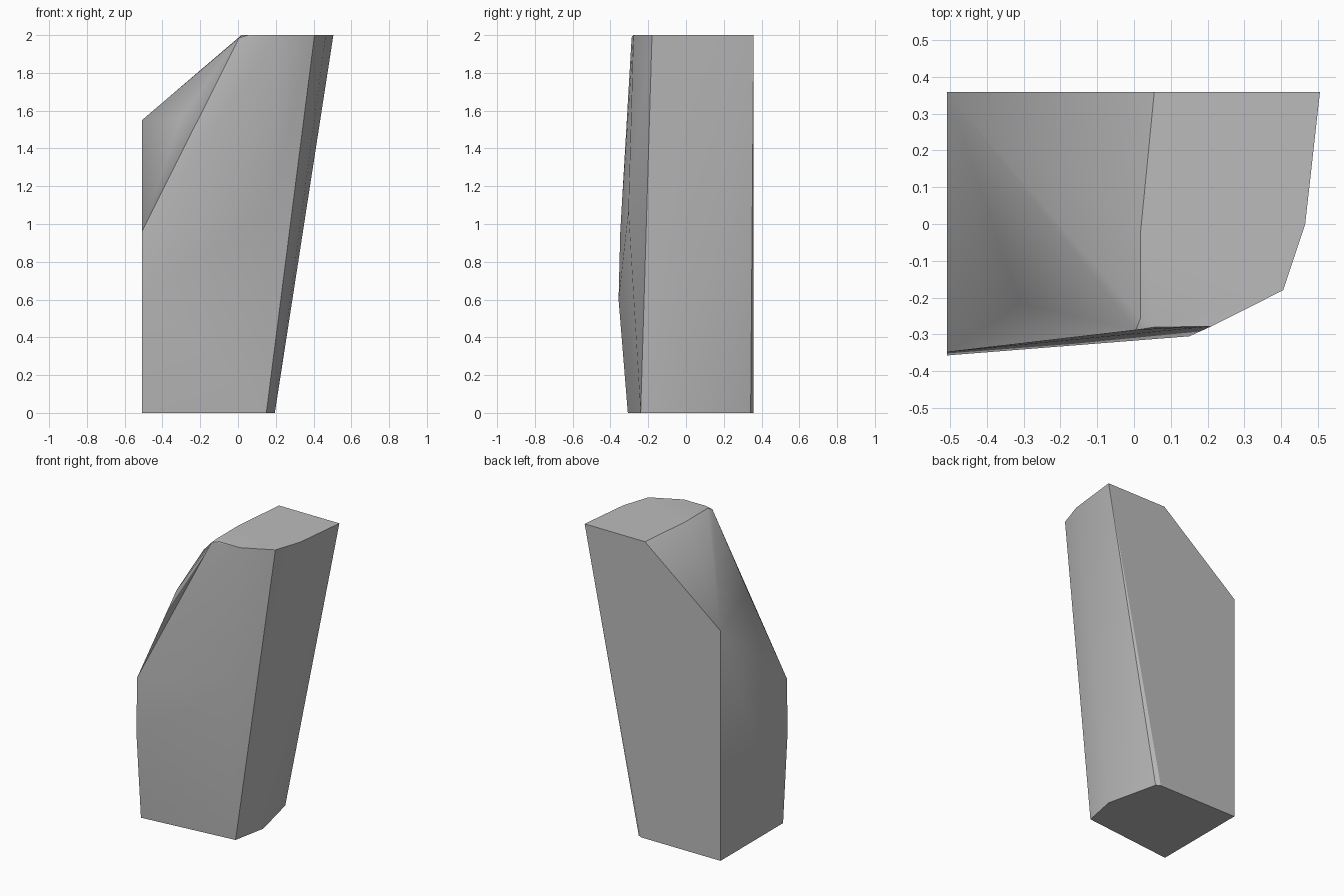
import bpy
import bmesh
import math

old = bpy.data.objects.get("Cube")
if old:
    bpy.data.objects.remove(old, do_unlink=True)

# Outlines of the flat foot and the leaning flat top
foot = [(-.508, .358), (-.508, -.308), (.15, -.24), (.195, -.01), (.113, .342), (.085, .358)]
crown = [(.505, .358), (.465, 0), (.405, -.18), (.21, -.278), (.055, -.28),
         (.018, -.255), (.018, -.02), (.055, .358)]
# Corners of the bulging front and the broken-off upper corner
chips = [(-.508, -.357, .6), (-.508, -.348, .96), (-.508, .358, 1.55),
         (-.308, -.215, 1.55), (.005, -.288, 1.985), (.15, -.305, 1.07)]

corners = [(x, y, 0) for x, y in foot] + [(x, y, 2) for x, y in crown] + chips

# The stone is the convex solid that wraps all corners
bm = bmesh.new()
for c in corners:
    bm.verts.new(c)
hull = bmesh.ops.convex_hull(bm, input=bm.verts[:])
loose = {v for v in hull["geom_interior"] + hull["geom_unused"]
         if isinstance(v, bmesh.types.BMVert) and not v.link_faces}
bmesh.ops.delete(bm, geom=list(loose), context="VERTS")
bmesh.ops.dissolve_limit(bm, angle_limit=math.radians(0.5), verts=bm.verts[:], edges=bm.edges[:])
bmesh.ops.recalc_face_normals(bm, faces=bm.faces[:])

mesh = bpy.data.meshes.new("standing_stone")
bm.to_mesh(mesh)
bm.free()
stone = bpy.data.objects.new("standing_stone", mesh)
bpy.context.collection.objects.link(stone)

# Plain grey stone
grey = bpy.data.materials.new("stone_grey")
grey.use_nodes = True
colour = (.5, .5, .5, 1)
grey.diffuse_color = colour
grey.node_tree.nodes["Principled BSDF"].inputs["Base Color"].default_value = colour
mesh.materials.append(grey)

# Soft facets with crisp main edges
bpy.ops.object.select_all(action="DESELECT")
stone.select_set(True)
bpy.context.view_layer.objects.active = stone
bpy.ops.object.shade_smooth_by_angle(angle=math.radians(30))
